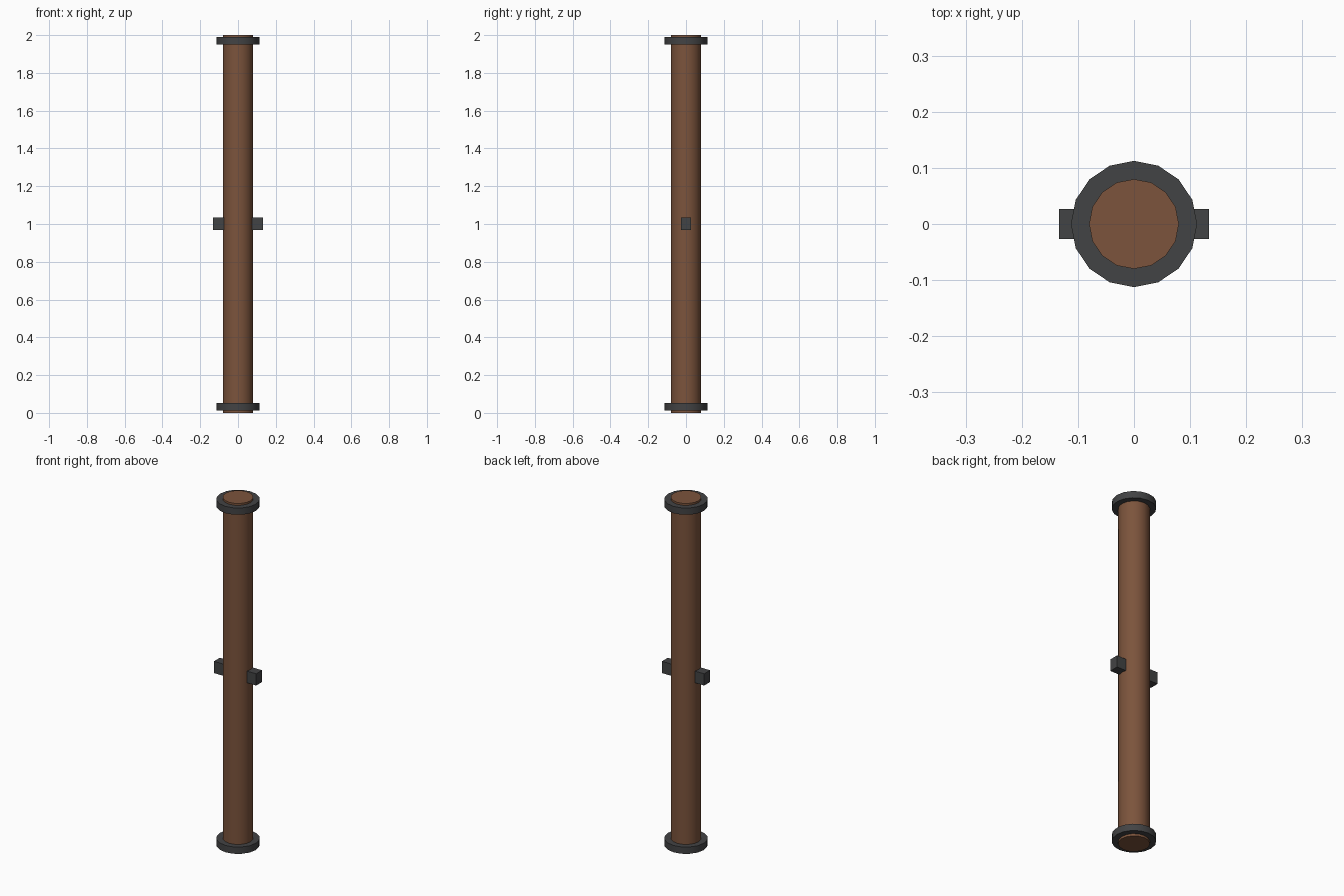
import bpy
import math

if "Cube" in bpy.data.objects:
    bpy.data.objects.remove(bpy.data.objects["Cube"])


def material(name, color):
    m = bpy.data.materials.new(name)
    m.diffuse_color = (*color, 1)
    m.use_nodes = True
    m.node_tree.nodes["Principled BSDF"].inputs["Base Color"].default_value = m.diffuse_color
    return m


BROWN = material("brown_pipe", (0.20, 0.088, 0.045))
DARK = material("dark_metal", (0.055, 0.056, 0.058))


def cylinder(name, radius, z0, z1, mat):
    bpy.ops.mesh.primitive_cylinder_add(
        vertices=16, radius=radius, depth=z1 - z0, location=(0, 0, (z0 + z1) / 2))
    ob = bpy.context.object
    ob.name = name
    ob.data.materials.append(mat)
    bpy.ops.object.shade_smooth_by_angle(angle=math.radians(30))


def box(name, size, location, mat):
    bpy.ops.mesh.primitive_cube_add(size=1, location=location)
    ob = bpy.context.object
    ob.name = name
    ob.scale = size
    bpy.ops.object.transform_apply(location=False, rotation=False, scale=True)
    ob.data.materials.append(mat)


# Main pipe
cylinder("pipe", 0.08, 0, 2, BROWN)

# End flanges, set slightly in from the pipe ends
cylinder("bottom_flange", 0.1125, 0.013, 0.052, DARK)
cylinder("top_flange", 0.1125, 1.95, 1.989, DARK)

# Mounting brackets at mid height
for side, sx in (("left", -1), ("right", 1)):
    box(side + "_bracket", (0.067, 0.053, 0.067), (sx * 0.1, 0, 1.002), DARK)
